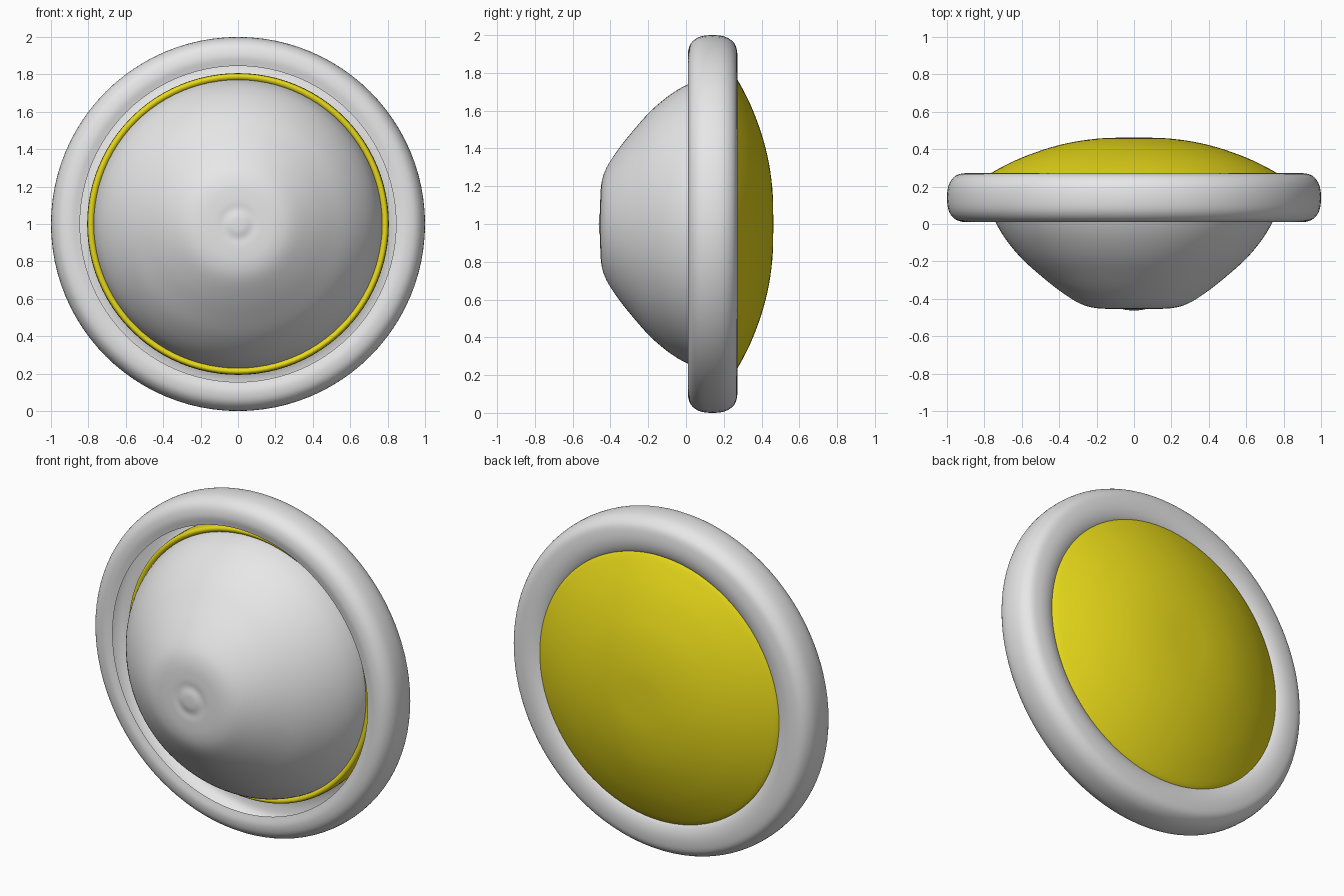
import bpy, bmesh, math
from mathutils import Vector

old = bpy.data.objects.get("Cube")
if old:
    bpy.data.objects.remove(old)

SEGMENTS = 96


def material(name, rgb):
    mat = bpy.data.materials.new(name)
    mat.use_nodes = True
    mat.diffuse_color = (*rgb, 1)
    mat.node_tree.nodes["Principled BSDF"].inputs["Base Color"].default_value = (*rgb, 1)
    return mat


def smooth_profile(points, steps=5):
    """Catmull-Rom curve through (radius, depth) points."""
    pts = [Vector(p) for p in points]
    pts = [2 * pts[0] - pts[1]] + pts + [2 * pts[-1] - pts[-2]]
    curve = []
    for a, b, c, d in zip(pts, pts[1:], pts[2:], pts[3:]):
        for k in range(steps):
            t = k / steps
            curve.append(b + (c - a) * t / 2 + (2 * a - 5 * b + 4 * c - d) * t**2 / 2
                         + (3 * b - a - 3 * c + d) * t**3 / 2)
    return curve + [pts[-2]]


def lathe(name, points, mat):
    """Turn a profile, listed from front to back, about the front-back axis."""
    bm = bmesh.new()
    rings = []
    for r, y in smooth_profile(points):
        rings.append([bm.verts.new((r * math.cos(a), y, 1 + r * math.sin(a)))
                      for a in (math.tau * i / SEGMENTS for i in range(SEGMENTS))])
    for low, high in zip(rings, rings[1:]):
        for i in range(SEGMENTS):
            j = (i + 1) % SEGMENTS
            bm.faces.new((low[i], high[i], high[j], low[j]))
    bmesh.ops.remove_doubles(bm, verts=bm.verts[:], dist=1e-5)
    for face in bm.faces:
        face.smooth = True
    mesh = bpy.data.meshes.new(name)
    bm.to_mesh(mesh)
    bm.free()
    mesh.materials.append(mat)
    obj = bpy.data.objects.new(name, mesh)
    bpy.context.collection.objects.link(obj)
    return obj


grey = material("light grey", (0.8, 0.8, 0.8))
yellow = material("yellow", (0.8, 0.69, 0.01))

# Front dome with a shallow dimple around its tip
lathe("front_dome", [(0, -.462), (.04, -.46), (.08, -.452), (.13, -.454), (.22, -.447),
                     (.3, -.42), (.4, -.355), (.5, -.275), (.6, -.185), (.68, -.09),
                     (.735, .0), (.765, .08), (.775, .14)], grey)

# Hollow rounded rim, open on its inner front side
lathe("outer_rim", [(.845, .02), (.9, .01), (.955, .025), (.99, .07), (1, .14),
                    (.99, .21), (.955, .257), (.9, .272), (.84, .27), (.79, .25),
                    (.77, .215)], grey)

# Shallow back cover whose edge rolls forward around the dome
lathe("back_cover", [(.765, .12), (.775, .105), (.79, .1), (.802, .11), (.806, .14),
                     (.806, .2), (.8, .24), (.76, .275), (.6, .355), (.4, .422),
                     (.2, .456), (0, .463)], yellow)
